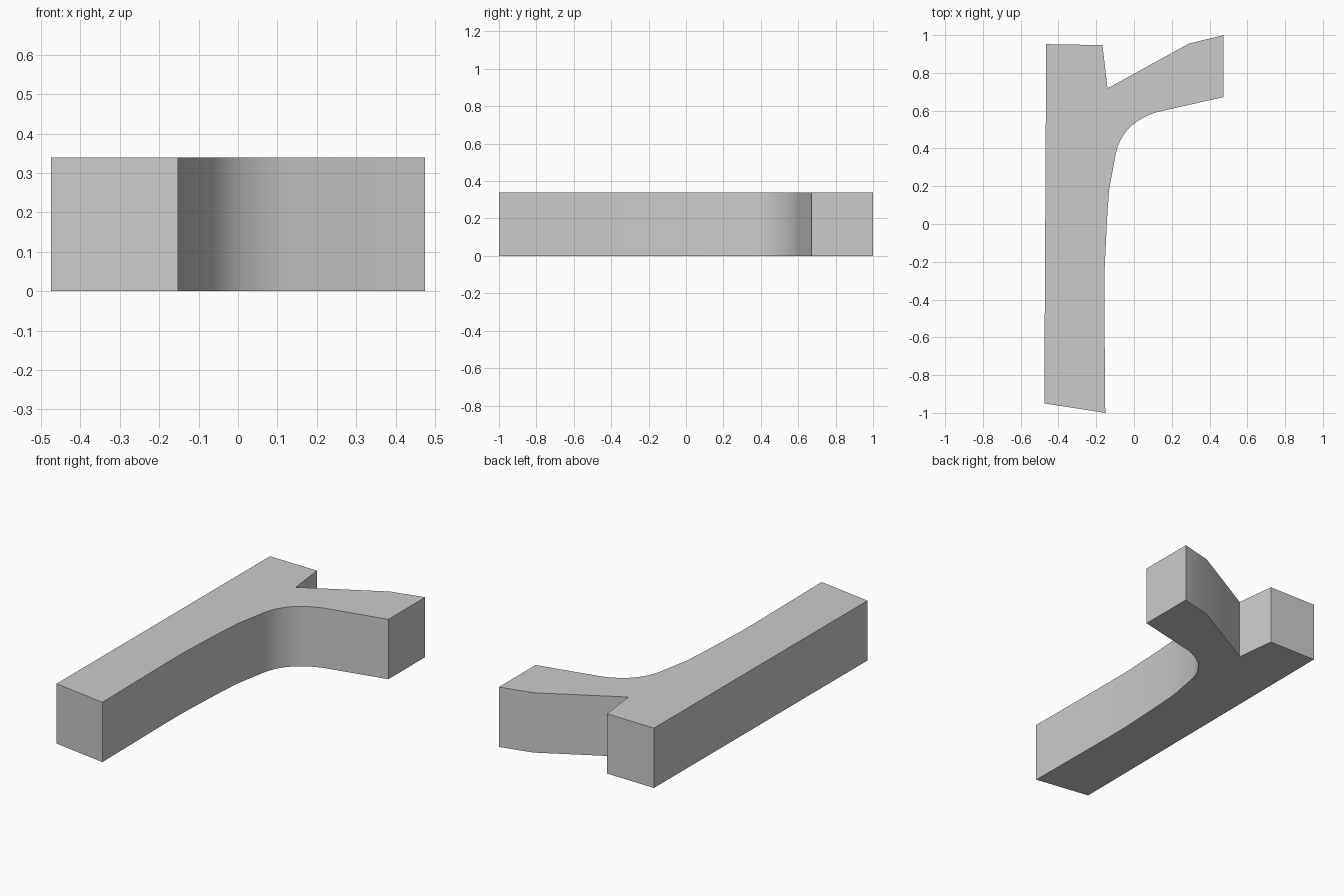
import bpy, bmesh, math
from mathutils import Vector
from mathutils.geometry import interpolate_bezier

cube = bpy.data.objects.get("Cube")
if cube:
    bpy.data.objects.remove(cube, do_unlink=True)

HEIGHT = 0.34

# Plain grey material
grey = bpy.data.materials.new("plain grey")
grey.use_nodes = True
colour = (0.6, 0.6, 0.6, 1)
grey.diffuse_color = colour
grey.node_tree.nodes["Principled BSDF"].inputs["Base Color"].default_value = colour

# Rounded inner bend between the stem and the branch
bend = interpolate_bezier(Vector((-0.097, 0.37, 0)), Vector((-0.075, 0.48, 0)),
                          Vector((0.0, 0.555, 0)), Vector((0.12, 0.592, 0)), 10)

# Outline: stem foot and inner side, bend, branch, notch, stem top
outline = [(-0.475, -0.95), (-0.152, -1.0), (-0.157, -0.4), (-0.156, -0.25),
           (-0.143, 0.02), (-0.132, 0.18)]
outline += [(p.x, p.y) for p in bend]
outline += [(0.475, 0.672), (0.475, 1.0), (0.29, 0.955),
            (-0.14, 0.718), (-0.167, 0.947), (-0.465, 0.952)]

# Extrude the outline into a solid block
bm = bmesh.new()
base = bm.faces.new([bm.verts.new((x, y, 0)) for x, y in outline])
raised = bmesh.ops.extrude_face_region(bm, geom=[base], use_keep_orig=True)
top = [v for v in raised["geom"] if isinstance(v, bmesh.types.BMVert)]
bmesh.ops.translate(bm, verts=top, vec=(0, 0, HEIGHT))
bmesh.ops.recalc_face_normals(bm, faces=bm.faces)
mesh = bpy.data.meshes.new("forked_block")
bm.to_mesh(mesh)
bm.free()
mesh.materials.append(grey)

block = bpy.data.objects.new("forked_block", mesh)
bpy.context.collection.objects.link(block)

# Smooth the curved wall, keep the rims and corners sharp
bpy.ops.object.select_all(action="DESELECT")
block.select_set(True)
bpy.context.view_layer.objects.active = block
bpy.ops.object.shade_smooth_by_angle(angle=math.radians(30))
